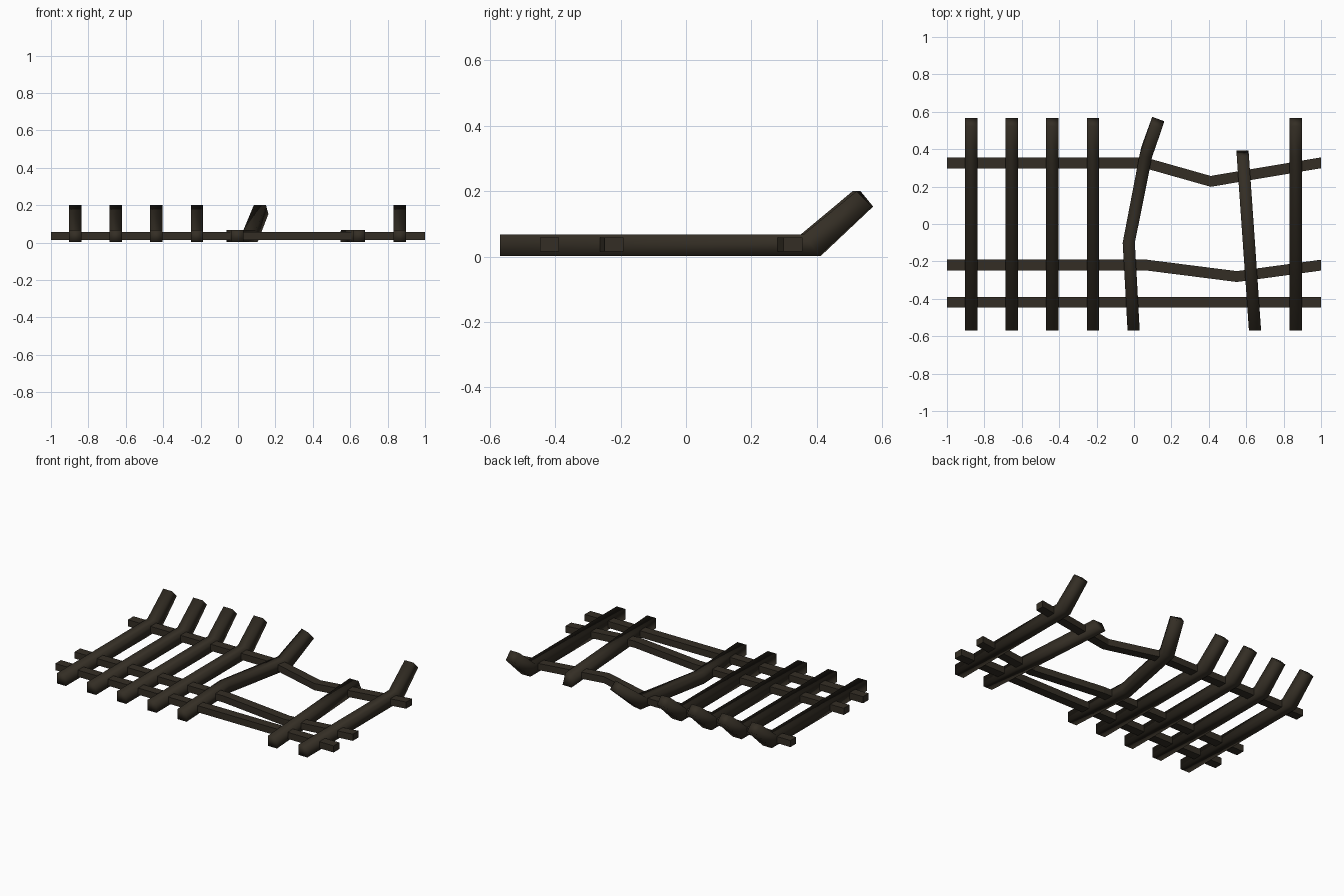
import bpy

if "Cube" in bpy.data.objects:
    bpy.data.objects.remove(bpy.data.objects["Cube"])

mat = bpy.data.materials.new("dark rusted iron")
mat.diffuse_color = (0.034, 0.027, 0.018, 1)
mat.use_nodes = True
mat.node_tree.nodes["Principled BSDF"].inputs["Base Color"].default_value = mat.diffuse_color


def loft(name, rings, smooth=False):
    """Skin a chain of four-point rings and cap both ends."""
    verts = [p for r in rings for p in r]
    faces = [(0, 1, 2, 3)]
    for i in range(len(rings) - 1):
        for k in range(4):
            a, b = i * 4 + k, i * 4 + (k + 1) % 4
            faces.append((a, a + 4, b + 4, b))
    n = len(verts)
    faces.append((n - 1, n - 2, n - 3, n - 4))
    me = bpy.data.meshes.new(name)
    me.from_pydata(verts, [], faces)
    me.materials.append(mat)
    me.polygons.foreach_set("use_smooth", [smooth] * len(faces))
    me.update()
    ob = bpy.data.objects.new(name, me)
    bpy.context.collection.objects.link(ob)
    return ob


H = 0.068    # bar height
W = 0.0325   # half bar width


def bar_ring(xb, yb, zb, xt, yt, zt, skew=0.0):
    """Bar section: bottom centre, top centre, y drop towards the right."""
    return [(xb - W, yb + skew, zb), (xb + W, yb - skew, zb),
            (xt + W, yt - skew, zt), (xt - W, yt + skew, zt)]


# Straight upright bars with a kicked-up tip
for x in (-0.87, -0.654, -0.437, -0.22, 0.865):
    loft("upright_bar", [
        bar_ring(x, -0.57, 0.002, x, -0.57, H),
        bar_ring(x, 0.408, 0.002, x, 0.36, H),
        bar_ring(x, 0.568, 0.153, x, 0.522, 0.2)], True)

# Buckled bar beside the gap
loft("buckled_bar", [
    bar_ring(-0.002, -0.57, 0.002, -0.002, -0.57, H),
    bar_ring(-0.028, -0.1, 0.002, -0.028, -0.1, H),
    bar_ring(0.072, 0.405, 0.002, 0.062, 0.36, H, 0.008),
    bar_ring(0.13, 0.561, 0.153, 0.117, 0.522, 0.2, 0.012)], True)

# Snapped bar with no tip
loft("snapped_bar", [
    bar_ring(0.647, -0.57, 0.002, 0.647, -0.57, H),
    bar_ring(0.58, 0.392, 0.002, 0.582, 0.36, H)], True)


def rail(name, path):
    """Flat cross rail following (x, y) points."""
    hw, z0, z1 = 0.029, 0.015, 0.058
    loft(name, [[(x, y - hw, z0), (x, y - hw, z1), (x, y + hw, z1), (x, y + hw, z0)]
                for x, y in path])


# Cross rails: two dented, one straight
rail("back_rail", [(-1, 0.327), (0.06, 0.327), (0.41, 0.228), (1, 0.327)])
rail("middle_rail", [(-1, -0.22), (0.07, -0.22), (0.55, -0.281), (1, -0.22)])
rail("front_rail", [(-1, -0.418), (1, -0.418)])

# Make all face directions point outward
import bmesh
for ob in bpy.context.collection.objects:
    bm = bmesh.new()
    bm.from_mesh(ob.data)
    bmesh.ops.recalc_face_normals(bm, faces=bm.faces)
    bm.to_mesh(ob.data)
    bm.free()
